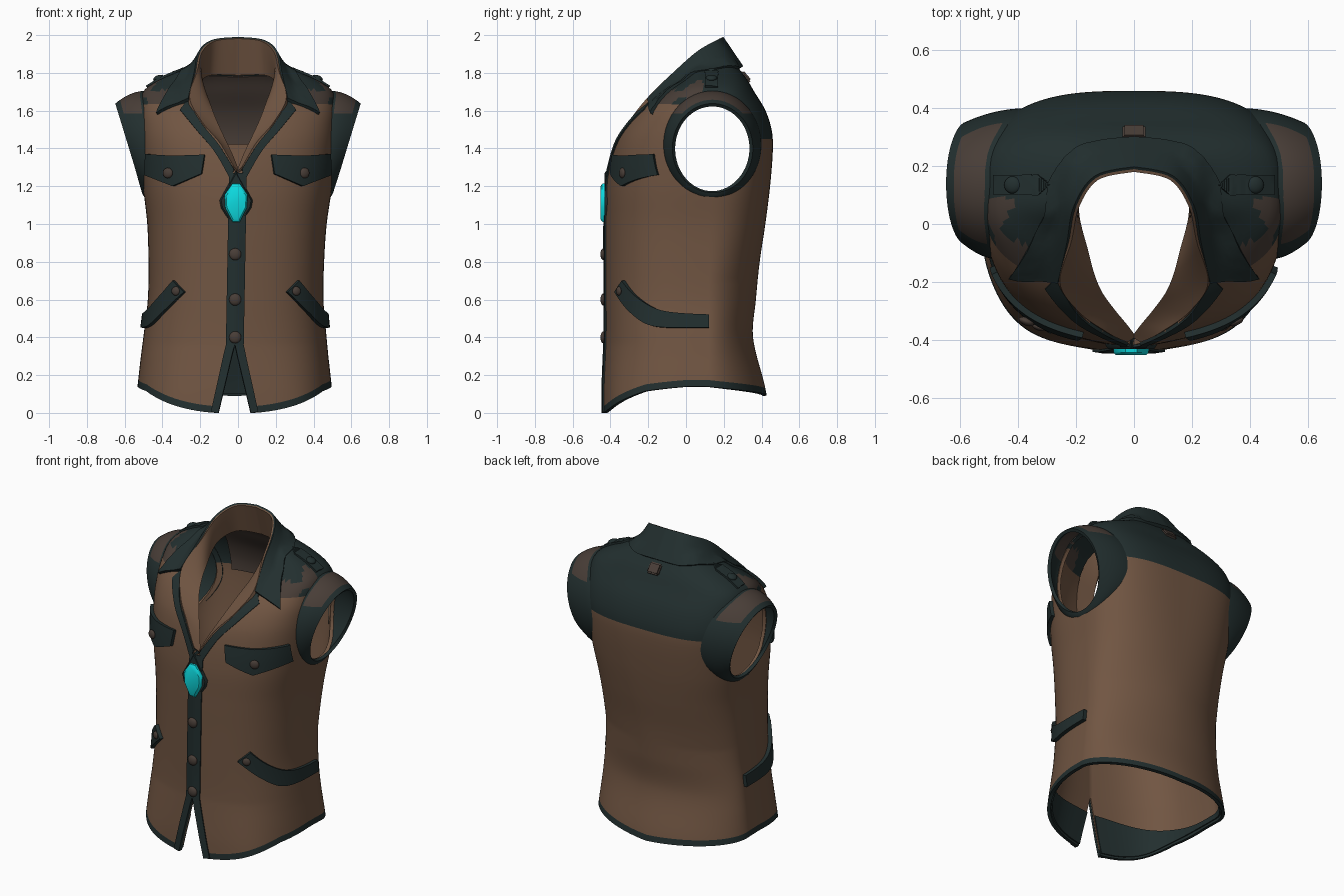
import bpy, bmesh, math
from mathutils import Vector, noise

if "Cube" in bpy.data.objects:
    bpy.data.objects.remove(bpy.data.objects["Cube"])


def material(name, rgb):
    m = bpy.data.materials.new(name)
    m.diffuse_color = (*rgb, 1)
    m.use_nodes = True
    m.node_tree.nodes["Principled BSDF"].inputs["Base Color"].default_value = m.diffuse_color
    return m


BROWN = material("brown_leather", (0.165, 0.092, 0.055))
DARK = material("dark_green_trim", (0.016, 0.028, 0.028))
GREY = material("grey_brown_patch", (0.065, 0.047, 0.038))
CYAN = material("cyan_gem", (0.004, 0.70, 0.74))

# Torso sections: z, half width, front y, back y
SECTIONS = [(0, .515, -.43, .43), (.13, .505, -.43, .41), (.4, .475, -.42, .345), (.6, .455, -.42, .36),
            (.8, .455, -.42, .38), (1, .465, -.42, .41), (1.2, .49, -.415, .435), (1.4, .505, -.385, .45),
            (1.5, .51, -.345, .443), (1.6, .51, -.265, .41), (1.7, .49, -.13, .35), (1.76, .40, -.03, .315),
            (1.82, .26, .02, .27), (1.87, .2, .05, .24)]
YC, NF, FLAT = .12, 3.2, .86


def back_power(z):
    """Roundness of the back: oval at the hem, squarer at the shoulders."""
    return 1.9 + 1.1 * min(max((z - .7) / .8, 0), 1)


def section(z):
    z = min(max(z, 0), 1.87)
    S = SECTIONS
    i = max(k for k in range(len(S) - 1) if S[k][0] <= z)
    h = S[i + 1][0] - S[i][0]
    t = (z - S[i][0]) / h

    def slope(k, c):
        a, b = S[max(k - 1, 0)], S[min(k + 1, len(S) - 1)]
        return (b[c] - a[c]) / (b[0] - a[0]) * h
    return [S[i][c] * (2*t**3 - 3*t*t + 1) + slope(i, c) * (t**3 - 2*t*t + t)
            + S[i + 1][c] * (3*t*t - 2*t**3) + slope(i + 1, c) * (t**3 - t*t) for c in (1, 2, 3)]


def P(u, z, lift=0.0):
    """Point on the torso: u runs from front centre (0) to back centre (pi)."""
    hw, yf, yb = section(z)
    s, c = max(math.sin(u), 0), math.cos(u)
    n, ye = (NF, yf) if c > 0 else (back_power(z), yb)
    xr = s ** (2 / n) if s > 1e-6 else 0
    yr = abs(c) ** (2 / n)
    if c > 0:
        yr = FLAT * yr + (1 - FLAT) * (1 - xr)
    x, y = hw * xr, YC + (ye - YC) * yr
    gap = .085 * max(0, 1 - z / .36) * max(c, 0) ** 4
    d = Vector((x, y - YC, 0)).normalized() * lift
    return Vector((x + gap, y, z)) + (d if s > 1e-6 else Vector((0, d.y, 0)))


def u_of_x(x, z):
    return math.asin(min(1, x / section(z)[0]) ** (NF / 2))


def on_front(lift):
    return lambda p: P(u_of_x(p[0], p[1]), p[1], lift)


def inside(p, grow=0.0):
    hw, yf, yb = section(p[2])
    xr = abs(p[0]) / (hw + grow)
    if p[2] > 1.87 or xr >= 1:
        return False
    if p[1] < YC:
        return YC - p[1] < (FLAT * (1 - xr ** NF) ** (1 / NF) + (1 - FLAT) * (1 - xr)) * (YC - yf) + grow
    n = back_power(p[2])
    return p[1] - YC < (1 - xr ** n) ** (1 / n) * (yb - YC) + grow


def side_x(y, z):
    x = .6
    while x > 0 and not inside((x, y, z)):
        x -= .002
    return x


def drop(x, y):
    z = 1.9
    while z > 1.2 and not inside((x, y, z)):
        z -= .003
    return z


def lookup(table, u):
    for (a, b), (c, d) in zip(table, table[1:]):
        if u <= c:
            return b + (d - b) * max(0, u - a) / (c - a)
    return table[-1][1]


def sample(pts, t, smooth):
    """Point at t (0..1) on a polyline or a Catmull-Rom curve."""
    pts = [Vector(p) for p in pts]
    k = t * (len(pts) - 1)
    i = min(int(k), len(pts) - 2)
    f = k - i
    a, b = pts[i], pts[i + 1]
    if not smooth:
        return a.lerp(b, f)
    m0 = (b - pts[max(i - 1, 0)]) / 2
    m1 = (pts[min(i + 2, len(pts) - 1)] - a) / 2
    return a*(2*f**3 - 3*f*f + 1) + m0*(f**3 - 2*f*f + f) + b*(3*f*f - 2*f**3) + m1*(f**3 - f*f)


def finish(bm, name, mats, mirror=True, thick=.02):
    me = bpy.data.meshes.new(name)
    bmesh.ops.recalc_face_normals(bm, faces=bm.faces)
    bm.to_mesh(me)
    bm.free()
    ob = bpy.data.objects.new(name, me)
    bpy.context.collection.objects.link(ob)
    for m in mats:
        me.materials.append(m)
    if mirror:
        ob.modifiers.new("mirror", "MIRROR")
    if thick:
        s = ob.modifiers.new("thickness", "SOLIDIFY")
        s.thickness, s.offset = thick, 0
    return ob


def grid(bm, rows, closed=False):
    """Quads over rows of points; returns faces row by row."""
    vs = [[bm.verts.new(p) for p in r] for r in rows]
    n = len(vs[0])
    return [[bm.faces.new((a[i], a[(i + 1) % n], b[(i + 1) % n], b[i])) for i in range(n if closed else n - 1)]
            for a, b in zip(vs, vs[1:])]


def split(bm, z):
    bmesh.ops.bisect_plane(bm, geom=bm.verts[:] + bm.edges[:] + bm.faces[:], plane_co=(0, 0, z), plane_no=(0, 0, 1))


def sheet(name, c0, c1, mat, fn=Vector, thick=.02, n=32, m=6, smooth=True):
    rows = []
    for j in range(m + 1):
        rows.append([fn(sample(c0, i / n, smooth).lerp(sample(c1, i / n, smooth), j / m)) for i in range(n + 1)])
    bm = bmesh.new()
    grid(bm, rows)
    return finish(bm, name, [mat], True, thick)


# Torso shell: hem and neckline follow the grid edges
HEM = [(0, 0), (.6, .07), (1, .115), (1.5, .14), (math.pi, .09)]
NECK = [(.0, 1.27)] + [(u_of_x(x, z), z) for x, z in
                       [(.03, 1.3), (.1, 1.42), (.19, 1.53), (.26, 1.65), (.24, 1.76), (.2, 1.83)]]
NECK += [(math.pi / 2, 1.84), (math.pi, 1.82)]
NU, NV = 100, 100
rows = []
for j in range(NV + 1):
    row = []
    for i in range(NU + 1):
        q = 2 * i / NU
        u = math.pi / 2 * (q ** 1.5 if q < 1 else q)
        lo, hi = lookup(HEM, u), lookup(NECK, u)
        z = lo if j == 0 else lo + .035 + (hi - lo - .035) * (j - 1) / (NV - 1)
        row.append(P(u, z))
    rows.append(row)
bm = bmesh.new()
for f in grid(bm, rows)[0]:
    f.material_index = 1
split(bm, 1.45)
split(bm, 1.63)
cut = []
for f in bm.faces:
    c = f.calc_center_median()
    if c.x > .3 and ((c.y - .14) / .23) ** 2 + ((c.z - 1.42) / .25) ** 2 < 1:
        cut.append(f)
    if c.z > (1.45 if c.y > YC else 1.63):
        f.material_index = 2 if c.y < .1 and noise.noise(c * 7) > .1 else 1
bmesh.ops.delete(bm, geom=cut, context="FACES")
for v in bm.verts:  # round off the armhole edge
    if v.is_boundary and v.co.x > .3 and 1.1 < v.co.z < 1.73:
        k = math.hypot((v.co.y - .14) / .23, (v.co.z - 1.42) / .25)
        y, z = .14 + (v.co.y - .14) / k, 1.42 + (v.co.z - 1.42) / k
        v.co = (side_x(y, z), y, z)
finish(bm, "vest_body", [BROWN, DARK, GREY])

# Cap sleeves around the armholes
rows = []
for j in range(13):
    s = j / 12
    row = []
    for i in range(64):
        a = math.tau * i / 64
        y0, z0 = .14 + .25 * math.cos(a), 1.42 + .275 * math.sin(a)
        y1, z1 = .14 + .205 * math.cos(a), 1.4 + .23 * math.sin(a)
        b = Vector((side_x(y0, z0) - .005, y0, z0))
        e = Vector((.5 + .14 * (z1 - 1.18) / .44, y1, z1))
        p = b.lerp(e, s * s)
        p.x = b.x + (e.x - b.x) * s
        row.append(p)
    rows.append(row)
bm = bmesh.new()
for j, ring in enumerate(grid(bm, rows, True)):
    for f in ring:
        f.material_index = int(1 < j < 10)
split(bm, 1.58)
for f in bm.faces:
    if f.calc_center_median().z < 1.58:
        f.material_index = 0
finish(bm, "cap_sleeves", [DARK, GREY])

# Collar: brown stand and lapel inside, dark fall outside
FOLD = [(0, .19, 1.985), (.13, .16, 1.97), (.2, .06, 1.91), (.225, -.06, 1.8), (.26, -.2, 1.66)]
FALL = [(0, .295, 1.83), (.16, .27, 1.82), (.26, .17, 1.8), (.33, .02, 1.73), (.43, -.18, 1.58)]
INNER = [(0, .25, 1.79), (.15, .2, 1.79), (.2, .06, 1.75), (.165, -.1, 1.66), (.125, -.21, 1.56),
         (.08, -.28, 1.46), (.03, -.345, 1.35), (0, -.385, 1.27)]


def clear_body(p):
    p = Vector(p)
    while inside(p, .015):
        p += Vector((0, -.004 if p.y < .1 else .004, .004))
    return p


sheet("collar_fall", FOLD, FALL, DARK, clear_body)
EDGE = [P(u_of_x(x, z), z, .006) for x, z in ((.19, 1.53), (.1, 1.42), (.03, 1.3))]
sheet("collar_stand_and_lapel", FOLD + EDGE, INNER, BROWN, n=48)
sheet("neckline_trim", [(.02, 1.29), (.1, 1.42), (.19, 1.53), (.26, 1.65)],
      [(.035, 1.23), (.12, 1.38), (.215, 1.495), (.3, 1.6)], DARK, on_front(.008), .02)

# Back yoke lining seen through the neck
sheet("yoke_lining", [(2.55, 1.79), (math.pi, 1.78)], [(2.55, 1.42), (math.pi, 1.42)], GREY,
      lambda p: P(p[0], p[1], -.025), .006, m=24)
# Front placket splitting at the hem, and inner hem facing
sheet("front_placket", [(0, .0), (0, .36), (0, 1.27)], [(.04, .005), (.045, .36), (.045, 1.27)], DARK,
      on_front(.008), n=48, smooth=False)
ANGLES = (0, .5, 1, 1.5, 2.1, 2.6, math.pi)
sheet("hem_facing", [(u, lookup(HEM, u) + .01) for u in ANGLES],
      list(zip(ANGLES, (.24, .22, .2, .18, .2, .3, .36))), DARK, lambda p: P(p[0], p[1], -.016), .008)

# Pockets: chest flaps and curved side welts
sheet("chest_pocket_flaps", [(.17, 1.365), (.33, 1.36), (.465, 1.37)], [(.185, 1.265), (.33, 1.2), (.47, 1.26)],
      DARK, on_front(.016), .03, smooth=False)
sheet("side_pocket_welts", [(.6, .70), (.85, .62), (1.2, .545), (1.58, .52)],
      [(.42, .64), (.75, .535), (1.1, .46), (1.58, .45)], DARK, lambda p: P(p[0], p[1], .018), .03)

# Shoulder straps
sheet("shoulder_straps", [(.48, .17), (.33, .17), (.29, .135)], [(.48, .1), (.33, .1), (.29, .135)], DARK,
      lambda p: Vector((p[0], p[1], drop(p[0], p[1]) + .014)), .02, smooth=False)


# Buttons
def button(name, loc, normal, mat=GREY, r=.032):
    bm = bmesh.new()
    bmesh.ops.create_uvsphere(bm, u_segments=20, v_segments=10, radius=r)
    bmesh.ops.scale(bm, vec=(1, 1, .5), verts=bm.verts)
    ob = finish(bm, name, [mat], False, 0)
    ob.location = loc
    ob.rotation_euler = Vector(normal).to_track_quat("Z", "Y").to_euler()


for z in (.84, .6, .4):
    button("placket_button", (-.015, -.437, z), (0, -1, 0))
for sx in (-1, 1):
    for x, z, r in ((.34, 1.27, .028), (.3, .645, .024)):
        p = P(u_of_x(x, z), z, .035)
        button("pocket_button", (sx * p.x - .01, p.y, z), (sx * .4, -1, 0), r=r)
    button("strap_button", (sx * .42, .135, drop(.42, .135) + .026), (sx * .3, 0, 1), DARK, .03)


# Gem clasp at the bottom of the neckline
def boss(name, outline, scales, mat):
    bm = bmesh.new()
    rings = [[Vector((-.01 + x * s, y, 1.115 + z * s)) for x, z in outline] for s, y in scales]
    grid(bm, rings, True)
    bm.verts.ensure_lookup_table()
    bm.faces.new(bm.verts[-len(outline):])
    finish(bm, name, [mat], False, 0)


boss("gem_frame", [(0, .17), (.088, .01), (.08, -.03), (0, -.155), (-.08, -.03), (-.088, .01)],
     [(1, -.39), (1, -.42), (.9, -.432)], DARK)
boss("gem", [(.02, .1), (.062, .04), (.058, -.03), (.02, -.105), (-.02, -.105), (-.058, -.03), (-.062, .04),
             (-.02, .1)], [(1, -.42), (.98, -.444), (.85, -.453)], CYAN)

# Hanging loop under the back collar
bm = bmesh.new()
bmesh.ops.create_cube(bm, size=1)
bmesh.ops.scale(bm, vec=(.08, .04, .07), verts=bm.verts)
bmesh.ops.bevel(bm, geom=bm.edges[:], offset=.008, segments=2, affect="EDGES")
loop = finish(bm, "hanging_loop", [GREY], False, 0)
loop.location = (0, .31, 1.775)
loop.rotation_euler.x = math.radians(40)

# Apply modifiers, let the lower half hang slightly to one side, smooth shade
dg = bpy.context.evaluated_depsgraph_get()
done = [(o, bpy.data.meshes.new_from_object(o.evaluated_get(dg))) for o in bpy.context.collection.objects]
for ob, me in done:
    ob.modifiers.clear()
    ob.data = me
    if ob.location.length == 0 and not ob.name.startswith("gem"):
        for v in me.vertices:
            v.co.x -= .018 * min(max(1.3 - v.co.z, 0), 1)
    me.shade_smooth()
    me.set_sharp_from_angle(angle=math.radians(40))
